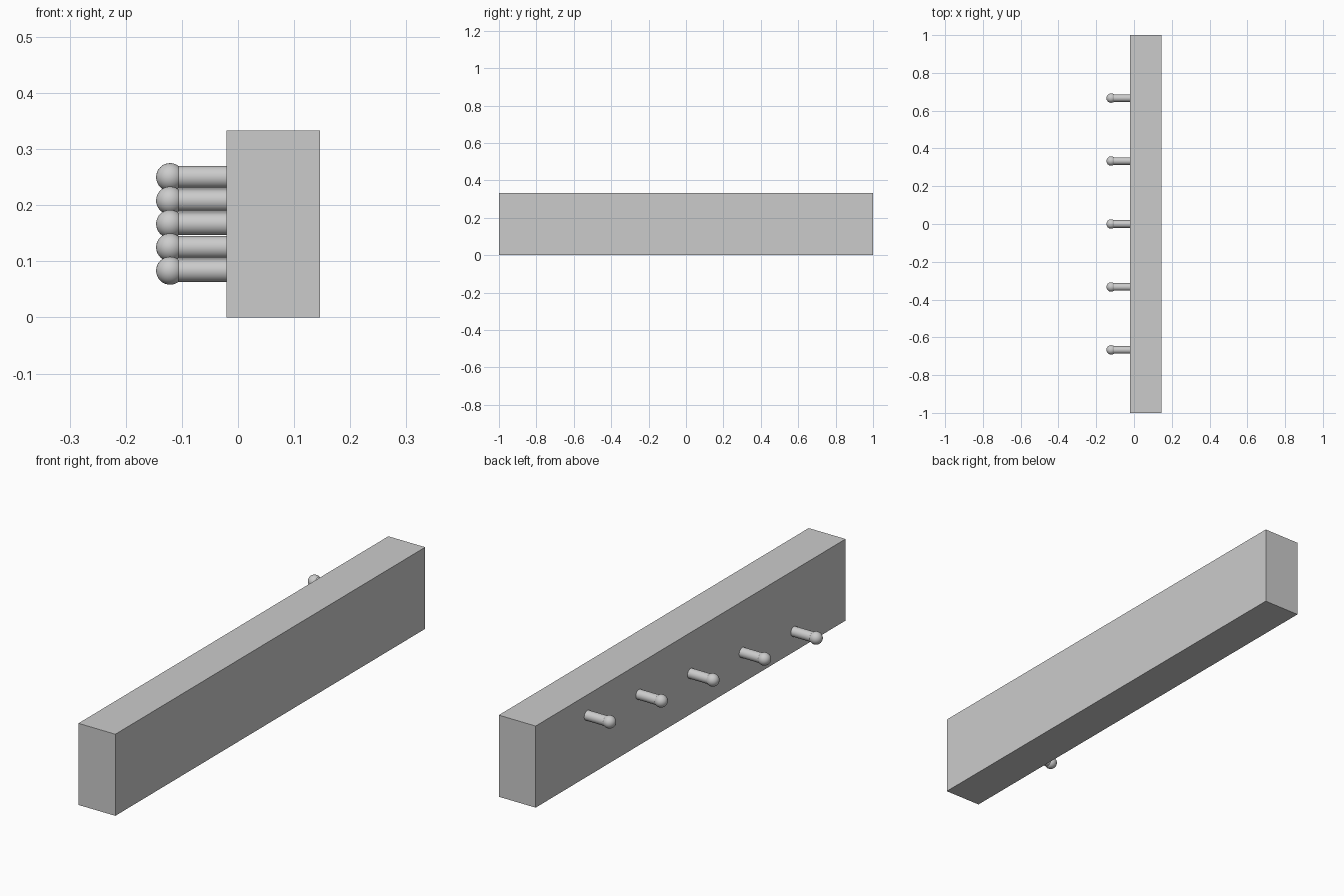
import bpy
import math

cube = bpy.data.objects.get("Cube")
if cube:
    bpy.data.objects.remove(cube, do_unlink=True)

# Single grey material
grey = bpy.data.materials.new("light_grey")
grey.use_nodes = True
colour = (0.6, 0.6, 0.6, 1)
grey.diffuse_color = colour
grey.node_tree.nodes["Principled BSDF"].inputs["Base Color"].default_value = colour

FACE_X = -0.0208   # wall face that carries the pegs
BALL_X = -0.121
PEG_COUNT = 5


def finish(name, smooth=False):
    obj = bpy.context.object
    obj.name = name
    obj.data.materials.append(grey)
    if smooth:
        bpy.ops.object.shade_smooth_by_angle(angle=math.radians(40))
    return obj


# Wall block
bpy.ops.mesh.primitive_cube_add(size=1, location=(FACE_X + 1 / 12, 0, 1 / 6))
wall = finish("wall_block")
wall.scale = (1 / 6, 2, 1 / 3)
bpy.ops.object.transform_apply(location=False, rotation=False, scale=True)

# Row of round-ended pegs, climbing towards the back
for i in range(PEG_COUNT):
    step = i - PEG_COUNT // 2
    y, z = step / 3, 1 / 6 + step / 24
    bpy.ops.mesh.primitive_cylinder_add(
        vertices=32, radius=0.02, depth=FACE_X - BALL_X,
        location=((FACE_X + BALL_X) / 2, y, z), rotation=(0, math.pi / 2, 0))
    finish(f"peg_shaft_{i + 1}", smooth=True)
    bpy.ops.mesh.primitive_uv_sphere_add(
        segments=32, ring_count=16, radius=0.025,
        location=(BALL_X, y, z), rotation=(0, math.pi / 2, 0))
    finish(f"peg_ball_{i + 1}", smooth=True)
